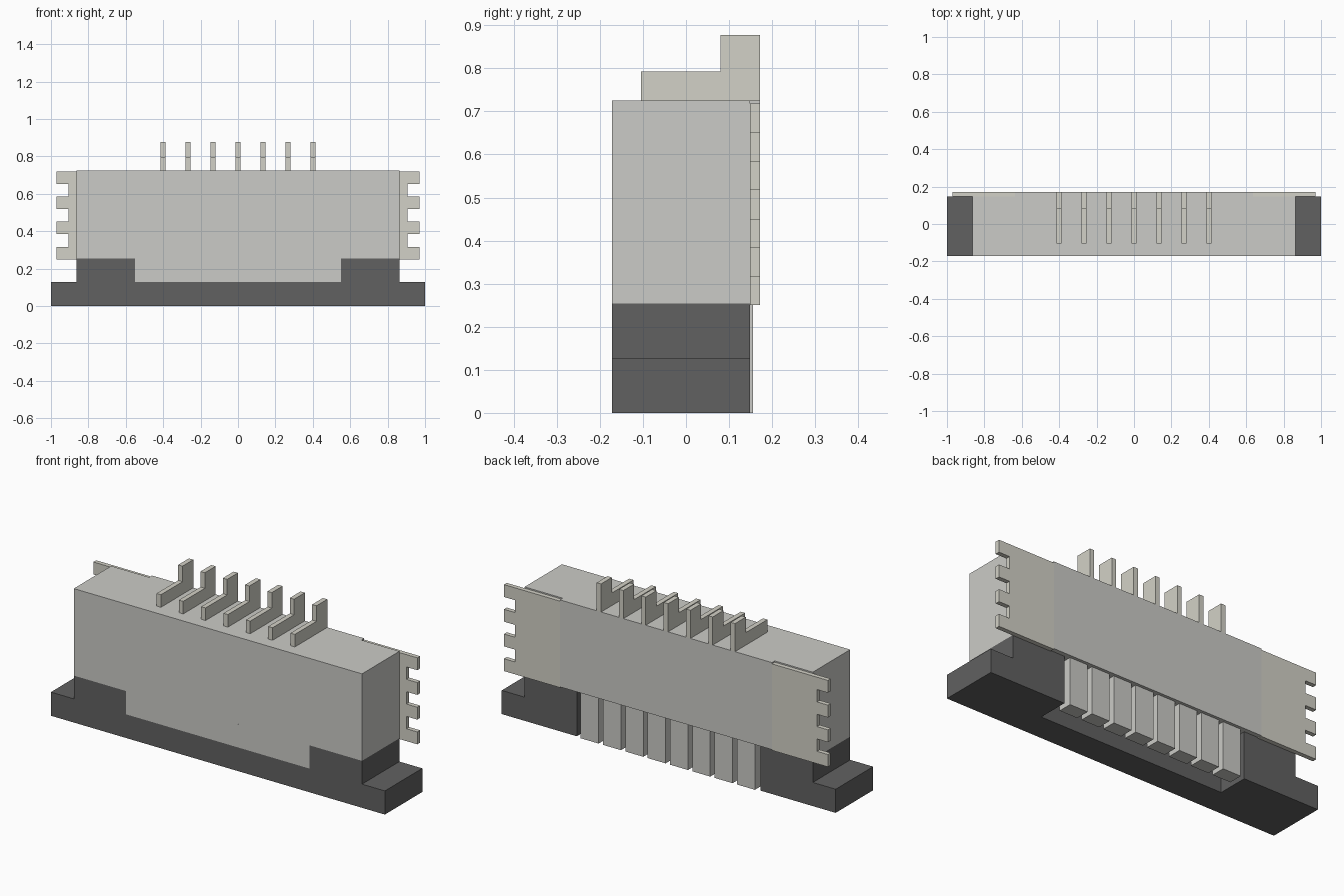
import bpy, bmesh
from mathutils import Vector

if "Cube" in bpy.data.objects:
    bpy.data.objects.remove(bpy.data.objects["Cube"])


def material(name, rgb):
    m = bpy.data.materials.new(name)
    m.diffuse_color = (*rgb, 1)
    m.use_nodes = True
    m.node_tree.nodes["Principled BSDF"].inputs["Base Color"].default_value = m.diffuse_color
    return m


DARK = material("dark_plastic", (0.12, 0.12, 0.12))
LIGHT = material("light_plastic", (0.60, 0.60, 0.57))
METAL = material("contact_metal", (0.65, 0.64, 0.57))


def prism(bm, pts, axis, lo, hi):
    """Extrude a 2D outline along the given axis, from lo to hi."""
    place = {"x": lambda a, b, c: (c, a, b),
             "y": lambda a, b, c: (a, c, b),
             "z": lambda a, b, c: (a, b, c)}[axis]
    face = bm.faces.new([bm.verts.new(place(a, b, lo)) for a, b in pts])
    ext = bmesh.ops.extrude_face_region(bm, geom=[face], use_keep_orig=True)
    verts = [g for g in ext["geom"] if isinstance(g, bmesh.types.BMVert)]
    bmesh.ops.translate(bm, verts=verts, vec=Vector(place(0, 0, hi - lo)))


def rect(a0, a1, b0, b1):
    return [(a0, b0), (a1, b0), (a1, b1), (a0, b1)]


def finish(bm, name, mat):
    bmesh.ops.recalc_face_normals(bm, faces=bm.faces)
    me = bpy.data.meshes.new(name)
    bm.to_mesh(me)
    bm.free()
    me.materials.append(mat)
    ob = bpy.data.objects.new(name, me)
    bpy.context.collection.objects.link(ob)
    return ob


FRONT, BACK, STEP = -0.172, 0.172, 0.148   # y planes
SLOT_Y = -0.02
Z_BASE, Z_SPLIT, Z_TOP = 0.128, 0.254, 0.725
PITCH, GAP = 0.1337, 0.026

# Dark slider: front bar plus stepped end blocks, leaving a slot at the back
bm = bmesh.new()
prism(bm, rect(-0.55, 0.55, 0, Z_BASE), "y", FRONT, SLOT_Y)
for s in (-1, 1):
    end = [(0.55, 0), (1, 0), (1, Z_BASE), (0.863, Z_BASE),
           (0.863, Z_SPLIT), (0.55, Z_SPLIT)]
    prism(bm, [(s * x, z) for x, z in end], "y", FRONT, STEP)
finish(bm, "slider", DARK)

# Housing: main block with back corners relieved for the tabs, and front skirt
bm = bmesh.new()
outline = [(-0.863, FRONT), (0.863, FRONT), (0.863, STEP), (0.635, STEP),
           (0.635, BACK), (-0.635, BACK), (-0.635, STEP), (-0.863, STEP)]
prism(bm, outline, "z", Z_SPLIT, Z_TOP)
prism(bm, rect(-0.55, 0.55, Z_BASE, Z_SPLIT), "y", FRONT, SLOT_Y)
finish(bm, "housing", LIGHT)

# Row of ribs in the slot, with a gap under each contact
bm = bmesh.new()
for i in range(8):
    x = (i - 3.5) * PITCH
    half = (PITCH - GAP) / 2
    prism(bm, rect(x - half, x + half, 0, Z_SPLIT), "y", 0.08, 0.156)
finish(bm, "slot_ribs", LIGHT)

# Toothed solder tabs at both ends
z0, z1, bands = 0.25, 0.718, 7
tab = [(0.635, z0)]
for i in range(bands):
    x = 0.97 if i % 2 == 0 else 0.905
    tab += [(x, z0 + (z1 - z0) * (i + k) / bands) for k in (0, 1)]
tab.append((0.635, z1))
for s, side in ((-1, "left"), (1, "right")):
    bm = bmesh.new()
    prism(bm, [(s * x, z) for x, z in tab], "y", STEP, BACK)
    finish(bm, side + "_solder_tab", METAL)

# L-shaped contacts on top
contact = [(-0.105, Z_TOP), (BACK, Z_TOP), (BACK, 0.877),
           (0.08, 0.877), (0.08, 0.793), (-0.105, 0.793)]
for i in range(7):
    x = (i - 3) * PITCH
    bm = bmesh.new()
    prism(bm, contact, "x", x - GAP / 2, x + GAP / 2)
    finish(bm, f"contact_{i + 1}", METAL)
